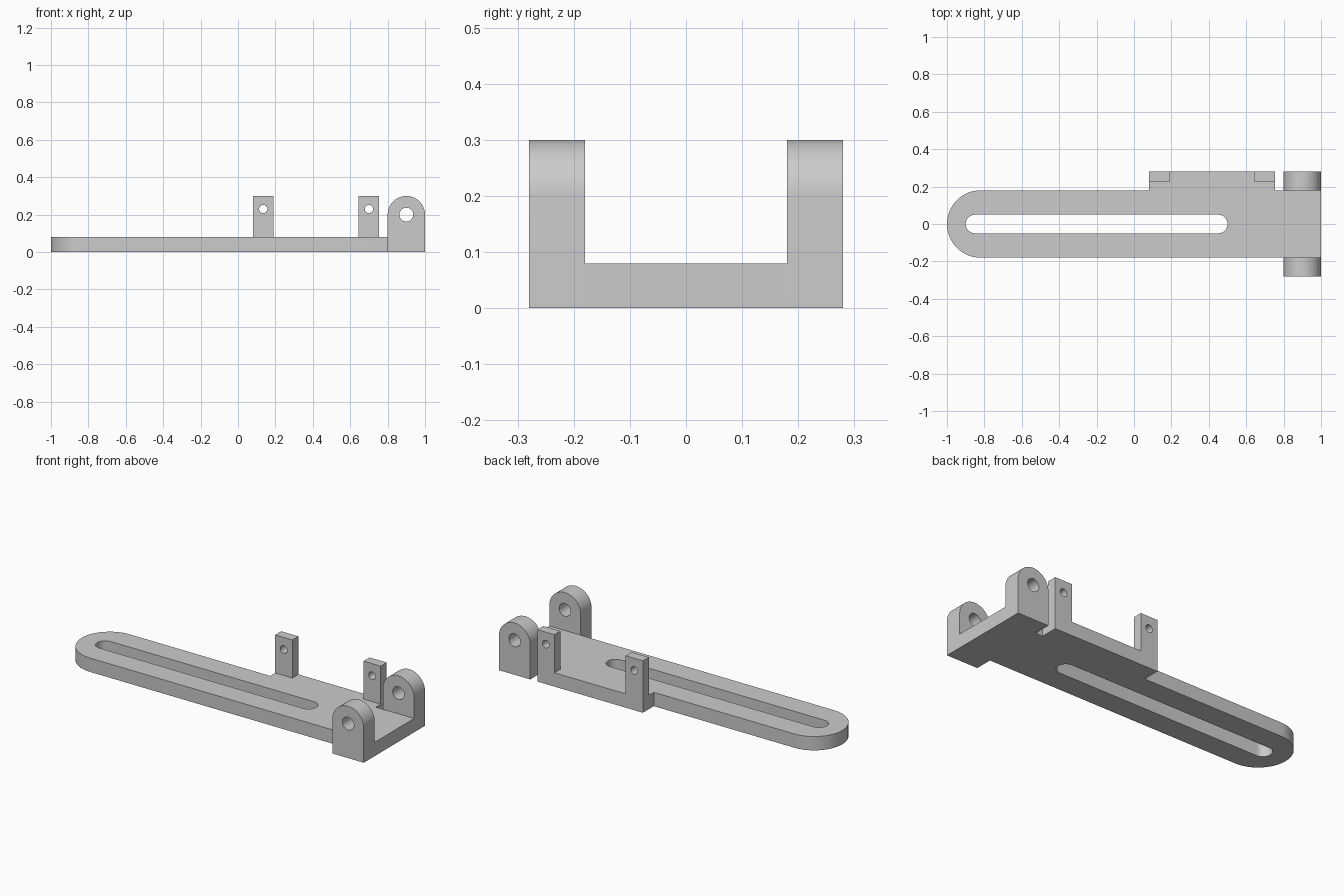
import bpy
import bmesh
from math import sin, cos, pi, radians
from mathutils import Vector

if "Cube" in bpy.data.objects:
    bpy.data.objects.remove(bpy.data.objects["Cube"])

GREY = (0.6, 0.6, 0.6, 1.0)
metal = bpy.data.materials.new("plain_grey")
metal.use_nodes = True
metal.diffuse_color = GREY
metal.node_tree.nodes["Principled BSDF"].inputs["Base Color"].default_value = GREY


def arc(cx, cy, r, start, end, steps=24):
    """Points on an arc, angles in degrees, both ends included."""
    angles = [radians(start + (end - start) * i / steps) for i in range(steps + 1)]
    return [(cx + r * cos(a), cy + r * sin(a)) for a in angles]


def circle(cx, cy, r):
    return arc(cx, cy, r, 0, 360, 32)[:-1]


def prism(name, loops, low, high, upright=False):
    """Fill an outline with its holes and extrude it along z, or y if upright."""
    def place(u, v):
        return Vector((u, low, v)) if upright else Vector((u, v, low))

    bm = bmesh.new()
    edges = []
    for loop in loops:
        verts = [bm.verts.new(place(u, v)) for u, v in loop]
        edges += [bm.edges.new((a, b)) for a, b in zip(verts, verts[1:] + verts[:1])]
    axis = Vector((0, 1, 0)) if upright else Vector((0, 0, 1))
    bmesh.ops.triangle_fill(bm, edges=edges, use_beauty=True, normal=axis)
    result = bmesh.ops.extrude_face_region(bm, geom=bm.faces[:], use_keep_orig=True)
    moved = [g for g in result["geom"] if isinstance(g, bmesh.types.BMVert)]
    bmesh.ops.translate(bm, verts=moved, vec=axis * (high - low))
    bmesh.ops.recalc_face_normals(bm, faces=bm.faces[:])
    mesh = bpy.data.meshes.new(name)
    bm.to_mesh(mesh)
    bm.free()
    mesh.materials.append(metal)
    obj = bpy.data.objects.new(name, mesh)
    bpy.context.collection.objects.link(obj)
    bpy.ops.object.select_all(action='DESELECT')
    obj.select_set(True)
    bpy.context.view_layer.objects.active = obj
    bpy.ops.object.shade_smooth_by_angle(angle=radians(30))
    return obj


THICK, HALF, OUTER, TOP = 0.08, 0.18, 0.28, 0.30
LEDGE_L, LEDGE_R, TAB_W, TAB_Y = 0.08, 0.755, 0.11, 0.225

# Base plate: rounded end, side ledge and long slot
outline = arc(HALF - 1, 0, HALF, 90, 270) + [
    (1, -HALF), (1, HALF), (LEDGE_R, HALF), (LEDGE_R, TAB_Y),
    (LEDGE_L, TAB_Y), (LEDGE_L, HALF)]
slot = arc(-0.85, 0, 0.05, 90, 270, 16) + arc(0.45, 0, 0.05, -90, 90, 16)
prism("base_plate", [outline, slot], 0, THICK)

# Side bracket: ledge edge with two upright drilled tabs
bracket = [(LEDGE_L, 0), (LEDGE_R, 0), (LEDGE_R, TOP), (LEDGE_R - TAB_W, TOP),
           (LEDGE_R - TAB_W, THICK), (LEDGE_L + TAB_W, THICK),
           (LEDGE_L + TAB_W, TOP), (LEDGE_L, TOP)]
tab_holes = [circle(x, 0.23, 0.022)
             for x in (LEDGE_L + TAB_W / 2, LEDGE_R - TAB_W / 2)]
prism("side_bracket", [bracket] + tab_holes, TAB_Y, OUTER, upright=True)

# Hinge lugs: round-topped ears with a pin hole, one on each side
lug = [(0.8, 0), (1, 0)] + arc(0.9, 0.2, 0.1, 0, 180)
for name, low, high in (("front_lug", -OUTER, -HALF), ("back_lug", HALF, OUTER)):
    prism(name, [lug, circle(0.9, 0.2, 0.037)], low, high, upright=True)
